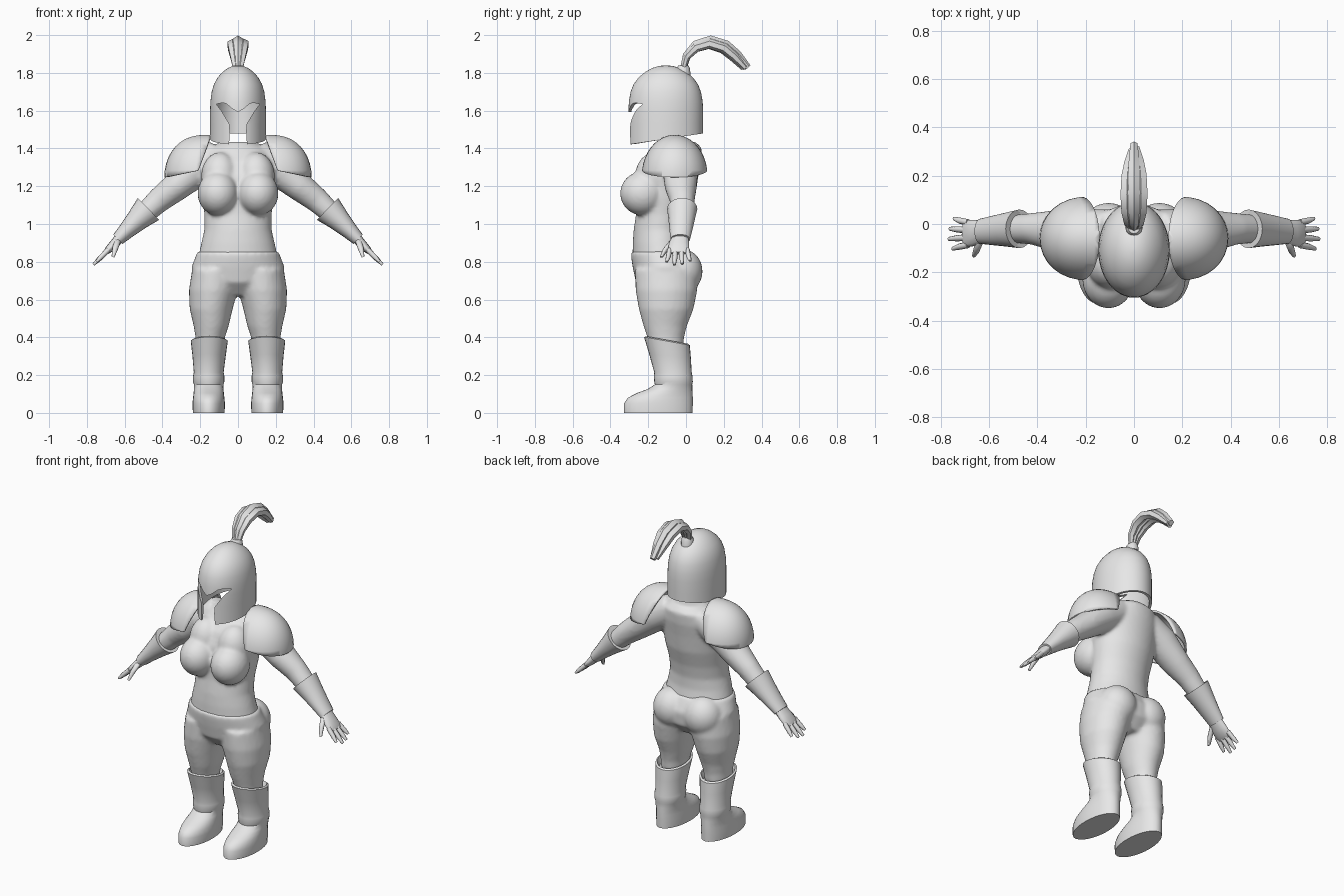
import bpy, bmesh, math
from mathutils import Vector, Matrix

cube = bpy.data.objects.get("Cube")
if cube:
    bpy.data.objects.remove(cube, do_unlink=True)

grey = bpy.data.materials.new("plain_grey")
grey.use_nodes = True
grey.diffuse_color = (0.8, 0.8, 0.8, 1)
grey.node_tree.nodes["Principled BSDF"].inputs["Base Color"].default_value = (0.8, 0.8, 0.8, 1)


def tube(bm, rings, n):
    """Skin a closed tube over rings given as (centre, u axis, v axis)."""
    loops = []
    for c, u, v in rings:
        angles = [math.tau * i / n for i in range(n)]
        loops.append([bm.verts.new(c + u * math.cos(a) + v * math.sin(a)) for a in angles])
    for a, b in zip(loops, loops[1:]):
        for i in range(n):
            j = (i + 1) % n
            bm.faces.new((a[i], a[j], b[j], b[i]))
    bm.faces.new(loops[0][::-1])
    bm.faces.new(loops[-1])


def stack(bm, rows, n=24, s=1):
    """Level rings: (z, centre x, half width, front y, back y, slope)."""
    rings = []
    for z, x, rx, front, back, *slope in rows:
        ry = (back - front) / 2
        tilt = slope[0] if slope else 0
        rings.append((Vector((x * s, (front + back) / 2, z)),
                      Vector((rx, 0, 0)), Vector((0, ry, ry * tilt))))
    tube(bm, rings, n)


def path(bm, rows, axis, n=16, s=1):
    """Rings square to a path: (x, y, z, radius across, radius along axis)."""
    pts = [Vector((r[0] * s, r[1], r[2])) for r in rows]
    axis = Vector(axis)
    rings = []
    for i, row in enumerate(rows):
        t = pts[min(i + 1, len(pts) - 1)] - pts[max(i - 1, 0)]
        rings.append((pts[i], t.cross(axis).normalized() * row[3], axis * row[4]))
    tube(bm, rings, n)


def ball(bm, centre, radii):
    m = Matrix.Translation(centre) @ Matrix.Diagonal((*radii, 1))
    return bmesh.ops.create_uvsphere(bm, u_segments=32, v_segments=20, radius=1, matrix=m)


def finish(bm, name, smooth=True, mirror=False, angle=40):
    bmesh.ops.recalc_face_normals(bm, faces=bm.faces[:])
    for f in bm.faces:
        f.smooth = smooth
    me = bpy.data.meshes.new(name)
    bm.to_mesh(me)
    bm.free()
    me.set_sharp_from_angle(angle=math.radians(angle))
    me.materials.append(grey)
    ob = bpy.data.objects.new(name, me)
    bpy.context.collection.objects.link(ob)
    if mirror:
        ob.modifiers.new("mirror", 'MIRROR').use_mirror_merge = False
    return ob


def fuse(ob):
    """Melt overlapping pieces into one smooth skin."""
    r = ob.modifiers.new("fuse", 'REMESH')
    r.mode, r.voxel_size, r.use_smooth_shade = 'VOXEL', 0.011, True
    sm = ob.modifiers.new("soften", 'SMOOTH')
    sm.factor, sm.iterations = 0.5, 6


def shell(ob, thickness):
    m = ob.modifiers.new("shell", 'SOLIDIFY')
    m.thickness, m.offset = thickness, -1


# Torso with bust and upper arms
bm = bmesh.new()
stack(bm, [(0.82, 0, 0.212, -0.283, 0.02), (0.9, 0, 0.194, -0.282, 0.005),
           (0.97, 0, 0.178, -0.277, 0.005), (1.05, 0, 0.178, -0.265, 0.02),
           (1.15, 0, 0.19, -0.26, 0.05), (1.25, 0, 0.2, -0.25, 0.065),
           (1.33, 0, 0.195, -0.215, 0.08), (1.4, 0, 0.16, -0.155, 0.085),
           (1.435, 0, 0.09, -0.115, 0.05)], 40)
for s in (1, -1):
    ball(bm, (0.106 * s, -0.227, 1.162), (0.108, 0.122, 0.117))
    ball(bm, (0.095 * s, -0.165, 1.25), (0.1, 0.105, 0.13))
    path(bm, [(0.1, -0.03, 1.36, 0.09, 0.09), (0.22, -0.03, 1.29, 0.095, 0.095),
              (0.33, -0.028, 1.195, 0.077, 0.085), (0.42, -0.02, 1.125, 0.066, 0.066),
              (0.5, -0.02, 1.05, 0.055, 0.058)], (0, 1, 0), 20, s)
fuse(finish(bm, "torso_and_arms"))

# Trousers
bm = bmesh.new()
stack(bm, [(0.62, 0, 0.13, -0.2, 0.0), (0.69, 0, 0.235, -0.265, 0.06),
           (0.77, 0, 0.247, -0.282, 0.065), (0.82, 0, 0.228, -0.29, 0.04),
           (0.855, 0, 0.215, -0.292, 0.02)], 40)
for s in (1, -1):
    stack(bm, [(0.34, 0.15, 0.072, -0.195, -0.015), (0.4, 0.147, 0.078, -0.205, -0.01),
               (0.46, 0.142, 0.093, -0.225, 0.005), (0.55, 0.142, 0.114, -0.25, 0.04),
               (0.65, 0.13, 0.13, -0.267, 0.06), (0.76, 0.118, 0.125, -0.27, 0.06)], 28, s)
    ball(bm, (0.105 * s, -0.025, 0.75), (0.115, 0.113, 0.12))
fuse(finish(bm, "trousers"))

# Boots: sole, foot, ankle fold, shaft and sloped open top
bm = bmesh.new()
stack(bm, [(0, 0.155, 0.084, -0.328, 0.035), (0.05, 0.155, 0.086, -0.328, 0.036),
           (0.08, 0.155, 0.083, -0.308, 0.036), (0.105, 0.155, 0.08, -0.26, 0.035),
           (0.125, 0.155, 0.078, -0.205, 0.034), (0.15, 0.155, 0.078, -0.165, 0.033),
           (0.165, 0.155, 0.083, -0.168, 0.036), (0.195, 0.155, 0.083, -0.17, 0.034),
           (0.215, 0.155, 0.079, -0.168, 0.03), (0.3, 0.153, 0.088, -0.195, 0.026, -0.1),
           (0.38, 0.152, 0.098, -0.222, 0.02, -0.18), (0.386, 0.152, 0.088, -0.21, 0.01, -0.18),
           (0.35, 0.152, 0.075, -0.19, -0.01, -0.18)], 28)
finish(bm, "boots", mirror=True)

# Forearm guards with flared open cuffs
bm = bmesh.new()
path(bm, [(0.5, -0.02, 1.055, 0.05, 0.05), (0.479, -0.02, 1.075, 0.072, 0.072),
          (0.474, -0.02, 1.08, 0.081, 0.08), (0.53, -0.023, 1.025, 0.062, 0.07),
          (0.59, -0.027, 0.965, 0.045, 0.06), (0.635, -0.03, 0.92, 0.035, 0.052)],
     (0, 1, 0), 20)
finish(bm, "forearm_guards", mirror=True)

# Hands
bm = bmesh.new()
path(bm, [(0.61, -0.03, 0.945, 0.028, 0.042), (0.66, -0.037, 0.89, 0.024, 0.055),
          (0.69, -0.04, 0.86, 0.019, 0.057), (0.705, -0.04, 0.845, 0.01, 0.05)], (0, 1, 0), 14)
for y, reach in ((0.006, 0.045), (-0.025, 0.062), (-0.056, 0.066), (-0.086, 0.05)):
    spread = (y + 0.04) * 0.35
    path(bm, [(0.685, y, 0.865, 0.014, 0.014),
              (0.7 + reach / 2, y + spread / 2, 0.85 - reach / 2, 0.013, 0.013),
              (0.7 + reach, y + spread, 0.85 - reach, 0.007, 0.008)], (0, 1, 0), 8)
path(bm, [(0.635, -0.06, 0.92, 0.018, 0.02), (0.65, -0.105, 0.87, 0.015, 0.016),
          (0.662, -0.13, 0.825, 0.008, 0.009)], (0, 1, 0), 8)
finish(bm, "hands", mirror=True, angle=60)

# Shoulder guards: domes trimmed along the inner and lower edges
bm = bmesh.new()
ball(bm, (0, 0, 0), (1, 1, 1))
for v in bm.verts:
    x = math.copysign(abs(v.co.x) ** 0.82, v.co.x)
    v.co = (0.165 + 0.225 * x, -0.06 + 0.177 * v.co.y, 1.25 + 0.222 * v.co.z)
for co, no in (((0.15, 0, 1.45), (1, 0, 0.36)), ((0.2, 0, 1.285), (0.2, 0, 1))):
    bmesh.ops.bisect_plane(bm, geom=bm.verts[:] + bm.edges[:] + bm.faces[:],
                           plane_co=co, plane_no=no, clear_inner=True)
shell(finish(bm, "shoulder_guards", mirror=True), 0.012)

# Helmet: hollow dome with a sloping rim
bm = bmesh.new()
profile = [(1.45, 1), (1.53, 1), (1.6, 1), (1.65, 0.985), (1.7, 0.94), (1.74, 0.86),
           (1.775, 0.73), (1.805, 0.55), (1.825, 0.37), (1.836, 0.2), (1.84, 0.03)]
stack(bm, [(z, 0, 0.148 * k, -0.107 - 0.198 * k, -0.107 + 0.198 * k,
            -0.0 if i else 0.15) for i, (z, k) in enumerate(profile)], 48)
bmesh.ops.recalc_face_normals(bm, faces=bm.faces[:])
rim = [f for f in bm.faces if len(f.verts) > 4 and f.calc_center_median().z < 1.5]
bmesh.ops.delete(bm, geom=rim, context='FACES_ONLY')
helmet = finish(bm, "helmet")
shell(helmet, 0.016)

# Face opening cut through the helmet front
bm = bmesh.new()
half = [(0, 1.592), (0.03, 1.61), (0.06, 1.635), (0.08, 1.642), (0.115, 1.635),
        (0.085, 1.595), (0.046, 1.53), (0.043, 1.49), (0.052, 1.35)]
outline = half + [(-x, z) for x, z in half[:0:-1]]
face = bm.faces.new([bm.verts.new((x, -0.5, z)) for x, z in outline])
side = bmesh.ops.extrude_face_region(bm, geom=[face])
moved = [g for g in side["geom"] if isinstance(g, bmesh.types.BMVert)]
bmesh.ops.translate(bm, verts=moved, vec=(0, 0.36, 0))
cutter = finish(bm, "face_cutter", smooth=False)
cutter.hide_render = True
cut = helmet.modifiers.new("face_opening", 'BOOLEAN')
cut.operation, cut.object, cut.solver = 'DIFFERENCE', cutter, 'EXACT'
bpy.context.view_layer.update()
baked = bpy.data.meshes.new_from_object(
    helmet.evaluated_get(bpy.context.evaluated_depsgraph_get()))
helmet.modifiers.clear()
helmet.data = baked
baked.set_sharp_from_angle(angle=math.radians(35))
bpy.data.objects.remove(cutter, do_unlink=True)

# Plume socket
bm = bmesh.new()
stack(bm, [(1.79, 0, 0.036, -0.055, 0.025), (1.825, 0, 0.034, -0.05, 0.02),
           (1.84, 0, 0.024, -0.04, 0.012)], 12)
finish(bm, "plume_socket")

# Plume: three faceted locks sweeping back
bm = bmesh.new()
sweep = [(-0.018, 1.81, 0.016), (0.004, 1.89, 0.022), (0.055, 1.943, 0.03),
         (0.13, 1.965, 0.033), (0.21, 1.94, 0.033), (0.27, 1.89, 0.029), (0.328, 1.828, 0.018)]
for side, drop, length in ((0, 0, 1), (1, 0.01, 0.96), (-1, 0.012, 0.93)):
    rows = []
    for i, (y, z, r) in enumerate(sweep):
        fan = math.sin(math.pi * (i + 0.6) / 7.2)
        rows.append((side * 0.03 * fan, y * length, z - drop * fan,
                     r * (1 if side == 0 else 0.8), 0.012 + 0.018 * fan))
    path(bm, rows, (1, 0, 0), 6)
finish(bm, "plume", smooth=False)
